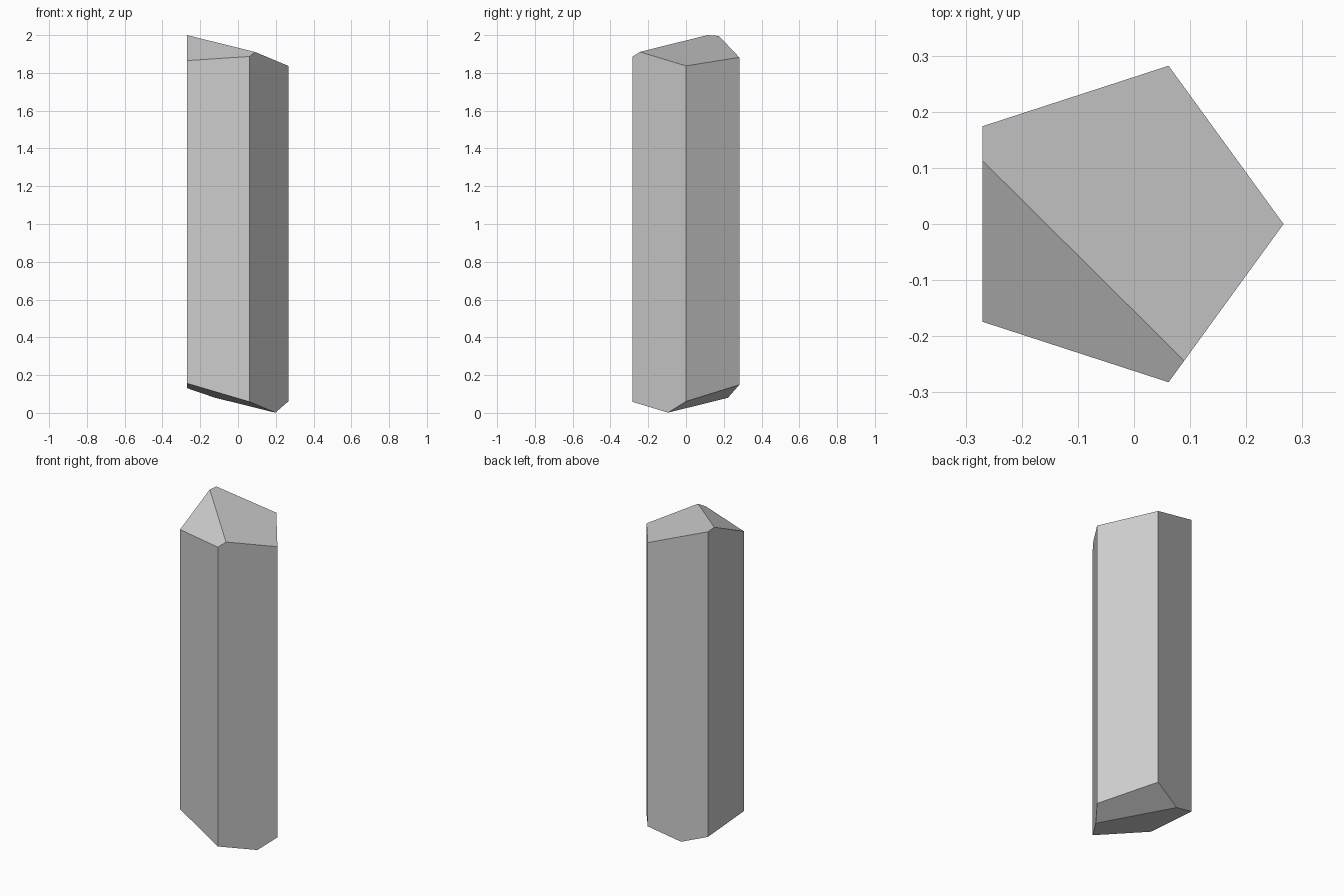
import bpy, bmesh
from math import sin, cos, tau
from mathutils import Vector

if "Cube" in bpy.data.objects:
    bpy.data.objects.remove(bpy.data.objects["Cube"])

# Regular pentagon shaft, made overlong and then faceted at both ends
bm = bmesh.new()
R, CX = 0.2965, -0.03
ring = [bm.verts.new((CX + R * cos(i * tau / 5), R * sin(i * tau / 5), -0.5)) for i in range(5)]
base = bm.faces.new(ring)
ext = bmesh.ops.extrude_face_region(bm, geom=[base], use_keep_orig=True)
top = [v for v in ext["geom"] if isinstance(v, bmesh.types.BMVert)]
bmesh.ops.translate(bm, vec=(0, 0, 3), verts=top)
bmesh.ops.recalc_face_normals(bm, faces=bm.faces)


def facet(height, slope_x, slope_y, side):
    """Cut along z = height + slope_x*x + slope_y*y; side 1 trims above, -1 below."""
    cut = bmesh.ops.bisect_plane(
        bm, geom=bm.verts[:] + bm.edges[:] + bm.faces[:],
        plane_co=(0, 0, height),
        plane_no=Vector((-slope_x, -slope_y, 1)).normalized() * side,
        clear_outer=True)
    edges = [e for e in cut["geom_cut"] if isinstance(e, bmesh.types.BMEdge)]
    bmesh.ops.contextual_create(bm, geom=edges)


# Two sloping facets per end; opposite ends run parallel
SLOPES = [(-0.3187, -0.0721), (0.219, 0.47)]
for (sx, sy), z_top, z_bottom in zip(SLOPES, (1.922, 2.006), (0.0575, 0.0025)):
    facet(z_top, sx, sy, 1)
    facet(z_bottom, sx, sy, -1)

bmesh.ops.recalc_face_normals(bm, faces=bm.faces)
mesh = bpy.data.meshes.new("crystal_shard")
bm.to_mesh(mesh)
bm.free()
bpy.context.collection.objects.link(bpy.data.objects.new("crystal_shard", mesh))
